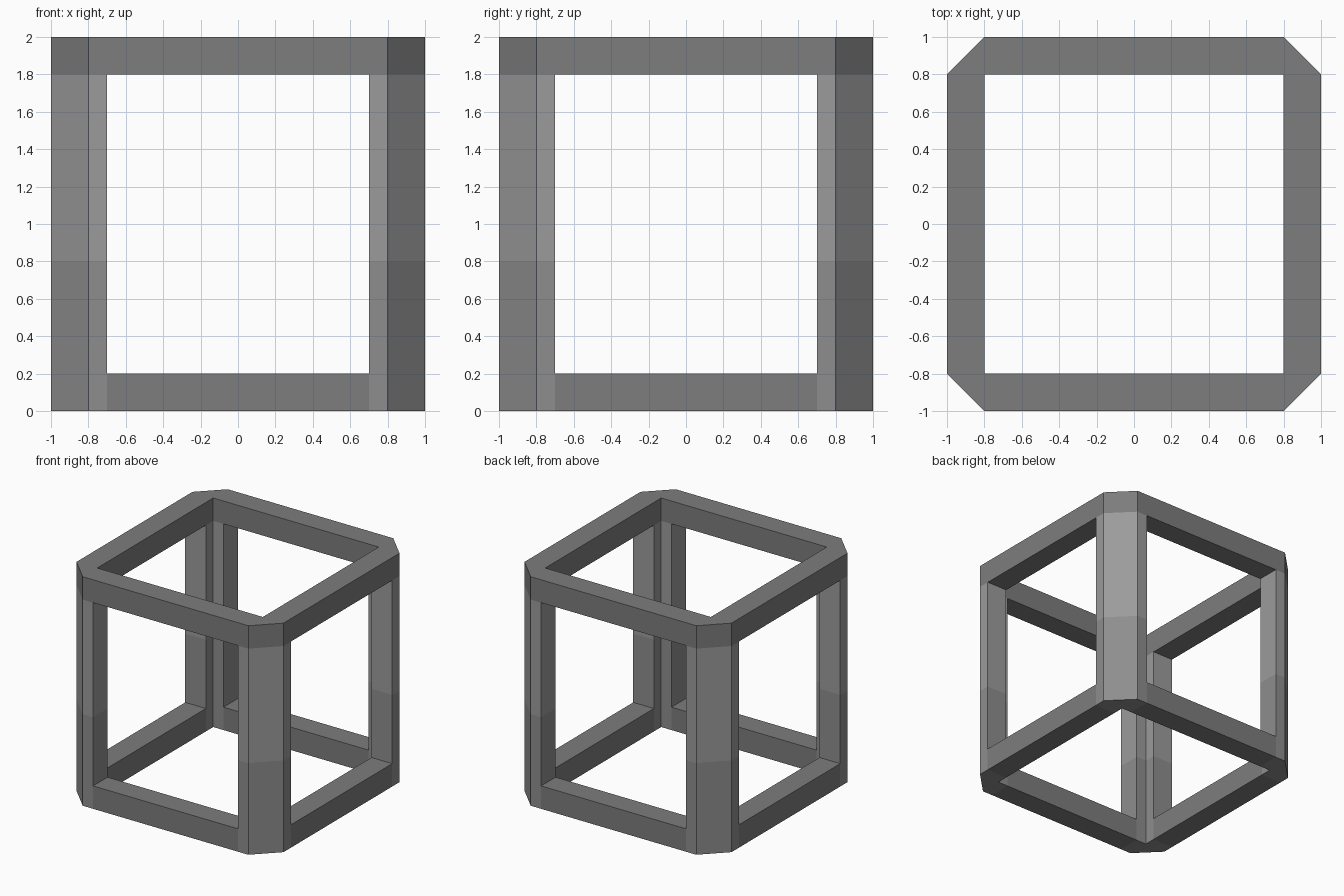
import bpy, bmesh
from math import pi
from mathutils import Matrix

if "Cube" in bpy.data.objects:
    bpy.data.objects.remove(bpy.data.objects["Cube"])


def grey(name, v):
    m = bpy.data.materials.new(name)
    m.diffuse_color = (v, v, v, 1)
    m.use_nodes = True
    m.node_tree.nodes["Principled BSDF"].inputs["Base Color"].default_value = m.diffuse_color
    return m


RAIL = grey("rail_grey", 0.205)
POST_LOW = grey("post_lower_grey", 0.27)
POST_HIGH = grey("post_upper_grey", 0.33)


def prism(name, points, faces, z0, z1, mat, turn=0.0):
    """Extrude flat outline faces from z0 to z1, turned about the z axis."""
    bm = bmesh.new()
    verts = [bm.verts.new((x, y, z0)) for x, y in points]
    flat = [bm.faces.new([verts[i] for i in f]) for f in faces]
    top = bmesh.ops.extrude_face_region(bm, geom=flat, use_keep_orig=True)["geom"]
    for v in top:
        if isinstance(v, bmesh.types.BMVert):
            v.co.z = z1
    bmesh.ops.recalc_face_normals(bm, faces=bm.faces)
    bm.transform(Matrix.Rotation(turn, 4, 'Z'))
    mesh = bpy.data.meshes.new(name)
    bm.to_mesh(mesh)
    bm.free()
    mesh.materials.append(mat)
    ob = bpy.data.objects.new(name, mesh)
    bpy.context.collection.objects.link(ob)
    return ob


# Top ring: square opening, chamfered outer corners
inner = [(.8, .8), (-.8, .8), (-.8, -.8), (.8, -.8)]
outer = [(1, .8), (.8, 1), (-.8, 1), (-1, .8),
         (-1, -.8), (-.8, -1), (.8, -1), (1, -.8)]
ring_faces = []
for i in range(4):
    a, b = 4 + 2 * i, 5 + 2 * i
    c = 4 + (2 * i + 2) % 8
    ring_faces += [(i, a, b), (i, b, c, (i + 1) % 4)]
prism("top_ring", inner + outer, ring_faces, 1.8, 2, RAIL)

# L-shaped corner posts in two tones, and bottom rails between them
post = [(1, .7), (1, .8), (.8, 1), (.7, 1), (.7, .8), (.8, .8), (.8, .7)]
rail = [(-.7, -1), (.7, -1), (.7, -.8), (-.7, -.8)]
corners = ("back_right", "back_left", "front_left", "front_right")
sides = ("front", "right", "back", "left")
for i in range(4):
    turn = i * pi / 2
    prism(corners[i] + "_post_lower", post, [range(7)], 0, .8, POST_LOW, turn)
    prism(corners[i] + "_post_upper", post, [range(7)], .8, 1.8, POST_HIGH, turn)
    prism(sides[i] + "_bottom_rail", rail, [range(4)], 0, .2, RAIL, turn)
